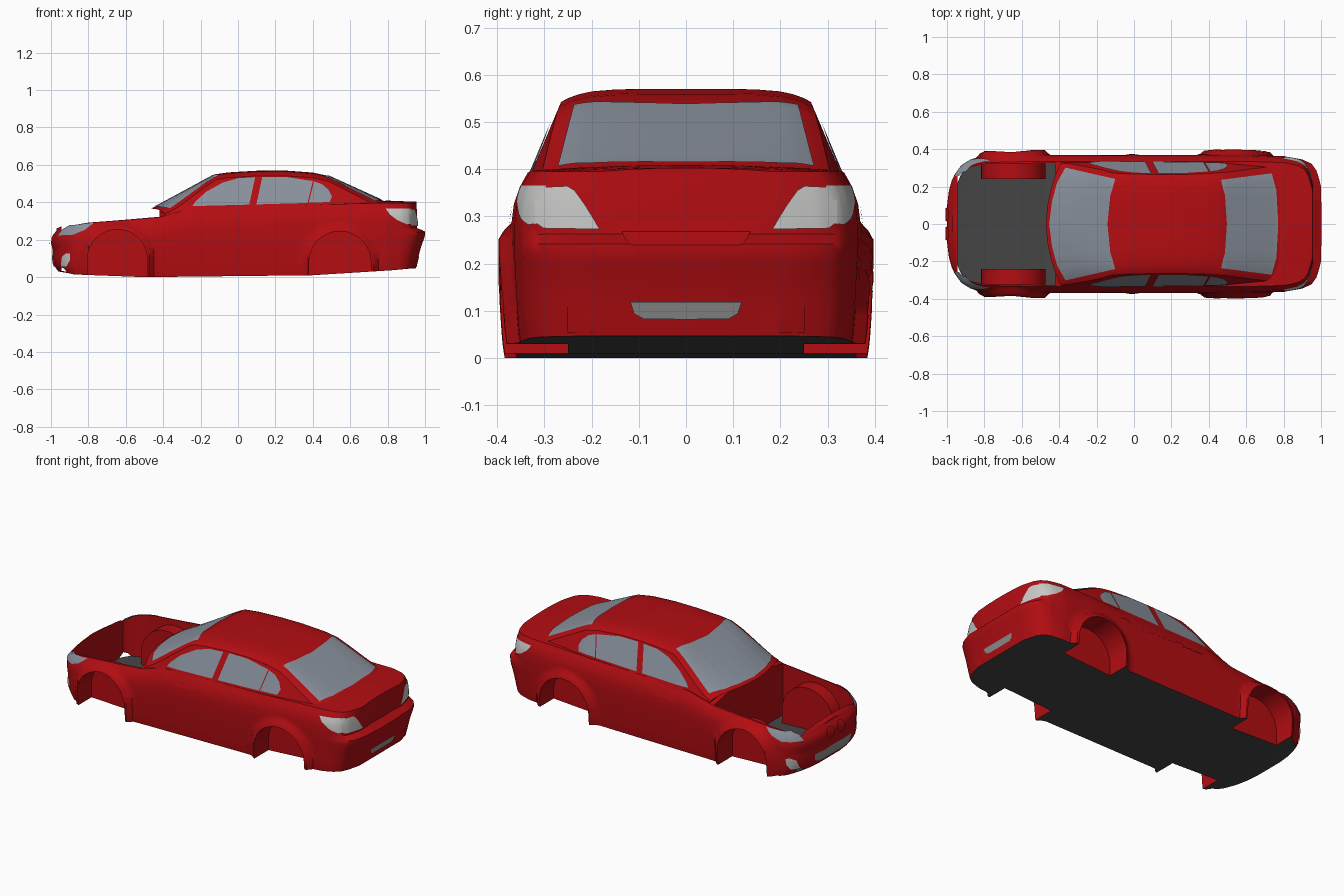
import bpy, bmesh, math
from mathutils import Vector
from mathutils.bvhtree import BVHTree

if "Cube" in bpy.data.objects:
    bpy.data.objects.remove(bpy.data.objects["Cube"])


def material(name, rgb):
    m = bpy.data.materials.new(name)
    m.diffuse_color = (*rgb, 1)
    m.use_nodes = True
    m.node_tree.nodes["Principled BSDF"].inputs["Base Color"].default_value = m.diffuse_color
    return m


RED = material("red paint", (0.45, 0.004, 0.006))
DARK = material("dark floor", (0.06, 0.06, 0.06))
GLASS = material("window glass", (0.25, 0.28, 0.33))
LAMP = material("pale lamp", (0.58, 0.58, 0.57))
GREY = material("grey mesh", (0.27, 0.27, 0.27))


def lin(table, x):
    """Piecewise linear lookup."""
    if x <= table[0][0]:
        return table[0][1]
    for (a, p), (b, q) in zip(table, table[1:]):
        if x <= b:
            return p + (q - p) * (x - a) / (b - a)
    return table[-1][1]


def smooth(a, b, x):
    t = min(1, max(0, (x - a) / (b - a)))
    return t * t * (3 - 2 * t)


def add_object(name, bm, *mats):
    me = bpy.data.meshes.new(name)
    bm.to_mesh(me)
    bm.free()
    ob = bpy.data.objects.new(name, me)
    bpy.context.collection.objects.link(ob)
    for m in mats:
        me.materials.append(m)
    return ob


def loft(name, halves, *mats):
    """Skin half sections (y > 0, bottom to top), mirrored into closed rings."""
    bm = bmesh.new()
    rings = []
    for h in halves:
        pts = h + [(x, -y, z) for x, y, z in reversed(h)]
        rings.append([bm.verts.new(p) for p in pts])
    n = len(rings[0])
    for a, b in zip(rings, rings[1:]):
        for i in range(n):
            j = (i + 1) % n
            bm.faces.new((a[i], a[j], b[j], b[i]))
    for r in (rings[0], rings[-1]):
        for i in range(n // 2 - 1):
            bm.faces.new((r[i], r[i + 1], r[n - 2 - i], r[n - 1 - i]))
    bmesh.ops.recalc_face_normals(bm, faces=bm.faces)
    return add_object(name, bm, *mats)


def shade(ob, angle=35):
    bpy.ops.object.select_all(action='DESELECT')
    ob.select_set(True)
    bpy.context.view_layer.objects.active = ob
    bpy.ops.object.shade_smooth_by_angle(angle=math.radians(angle))


def cut(ob, cutter):
    mod = ob.modifiers.new("cut", 'BOOLEAN')
    mod.operation, mod.solver, mod.object = 'DIFFERENCE', 'EXACT', cutter
    bpy.context.view_layer.objects.active = ob
    bpy.ops.object.modifier_apply(modifier=mod.name)
    bpy.data.objects.remove(cutter)


# Body shape curves along the length
WIDTH = [(-1, .10), (-.99, .18), (-.97, .25), (-.93, .31), (-.87, .348), (-.8, .363), (-.5, .37),
         (.6, .37), (.8, .363), (.9, .345), (.95, .322), (.98, .28), (1, .20)]
TOP = [(-1, .25), (-.95, .268), (-.8, .29), (-.6, .305), (-.42, .32), (-.25, .365),
       (0, .375), (.4, .385), (.6, .393), (.8, .397), (1, .395)]
BOTTOM = [(-1, .03), (-.9, .015), (-.5, 0), (.4, .01), (.94, .044), (1, .047)]
DOME = [(-1, .01), (-.8, .025), (-.45, .05), (-.3, 0), (.6, .005), (.8, .012), (1, .008)]
SIDE = [(0, .965), (.1, .978), (.3, .99), (.5, 1), (.7, 1), (.82, .985), (.92, .95), (1, .905)]
NOSE = [(0, .04), (.15, .015), (.35, .008), (.5, .01), (.7, 0), (.85, .005), (1, .03)]
TAIL = [(0, -.05), (.3, -.025), (.5, 0), (.56, 0), (.62, -.042), (1, -.045)]
WHEELS = [(-.645, .095, .16), (.545, .08, .165)]
LEVELS = [0, .08, .16, .25, .35, .45, .51, .56, .62, .67, .72, .77, .82, .87, .92, .96, 1]


def body_half(x):
    w, zt, zb = lin(WIDTH, x), lin(TOP, x), lin(BOTTOM, x)
    s = smooth(.8, 1, abs(x))
    out = []
    for t in LEVELS:
        z = zb + (zt - zb) * t
        y = w * lin(SIDE, t)
        for cx, cz, r in WHEELS:                      # wheel arch flares
            d = math.hypot(x - cx, max(0, z - cz))
            y += .027 * (1 - smooth(r + .012, r + .04, d)) * (t < 1)
        out.append((x + s * lin(NOSE if x < 0 else TAIL, t), y, z))
    ye, xe = out[-1][1], out[-1][0]
    for f in (.9, .65, .35, .08):                     # crowned deck
        out.append((xe, ye * f, zt + lin(DOME, x) * (1 - f * f)))
    return out


stations = sorted([-1 + .025 * i for i in range(81)] + [-.99, -.96, .96, .99])
body = loft("body_shell", [body_half(x) for x in stations], RED, DARK)

# Cabin: roof line with leaning sides and bowed front and rear glass
ROOF = [(-.47, .366), (-.44, .377), (-.12, .55), (-.05, .56), (.1, .569), (.25, .57),
        (.4, .559), (.48, .542), (.77, .41), (.83, .395)]
TAPER = [(-.47, .93), (-.2, 1), (.45, 1), (.8, .92)]


def cabin_half(x):
    zt, k = lin(ROOF, x), lin(TAPER, x)
    ze = zt - .028
    side = lambda z: k * (.337 - (z - .37) * .42)
    flat = [(1, .30 + (ze - .30) * t) for t in (0, .25, .5, .75, 1)]
    prof = [(side(z), z) for _, z in flat]
    prof += [(side(ze) * f, ze + .028 * (1 - f ** 6)) for f in (.97, .93, .86, .75, .55, .3, .08)]
    bow = .08 * (1 - smooth(-.45, -.05, x)) - .03 * smooth(.45, .75, x)
    return [(x + bow * (y / .33) ** 2, y, z) for y, z in prof]


cabin = loft("cabin", [cabin_half(-.47 + 1.3 * i / 52) for i in range(53)], RED)

# Surface lookup used to lay plates on the shell
both = bmesh.new()
both.from_mesh(body.data)
both.from_mesh(cabin.data)
SURFACE = BVHTree.FromBMesh(both)
both.free()


def prism(name, cx, cz, r, y0):
    """Tombstone-shaped wheel well cutter on both sides."""
    outline = [(cx + r, -.1)] + [(cx + r * math.cos(a), cz + r * math.sin(a))
                                 for a in (math.pi * i / 24 for i in range(25))] + [(cx - r, -.1)]
    bm = bmesh.new()
    for sign in (1, -1):
        f = bm.faces.new([bm.verts.new((x, sign * y0, z)) for x, z in outline])
        g = bmesh.ops.extrude_face_region(bm, geom=[f])['geom']
        bmesh.ops.translate(bm, vec=(0, sign * .3, 0), verts=[v for v in g if isinstance(v, bmesh.types.BMVert)])
    bmesh.ops.recalc_face_normals(bm, faces=bm.faces)
    return add_object(name, bm, RED)


# Open engine bay, leaving the wheel well housings standing
bay = loft("bay_cutter", [[(x, lin(WIDTH, x) * .88, lin(BOTTOM, x) + .012), (x, lin(WIDTH, x) * .88, .6)]
                          for x in (-.945, -.93, -.9, -.87, -.8, -.65, -.5, -.42)], RED)
cx, cz, r = WHEELS[0]
cut(bay, prism("housing_cutter", cx, cz, r + .012, .24))
cut(body, bay)
for cx, cz, r in WHEELS:
    cut(body, prism("well_cutter", cx, cz, r, .25))
for p in body.data.polygons:
    p.material_index = int(abs(p.normal.z) > .8 and p.center.z < .06)
shade(body)
shade(cabin)


def plate(name, pts, axis, sign, mat, off=.004):
    """Lay a flat outline (y >= 0 half) onto the shell along an axis, mirrored in y."""
    u, v = [i for i in range(3) if i != axis]
    bm = bmesh.new()

    def at(a, b):
        p = Vector((0, 0, 0))
        p[u], p[v], p[axis] = a, b, 2 * sign
        return p
    bm.faces.new([bm.verts.new(at(a, b)) for a, b in pts])
    for k, ax in ((0, u), (1, v)):
        lo, hi = min(p[k] for p in pts), max(p[k] for p in pts)
        n = max(2, math.ceil((hi - lo) / .015))
        for i in range(1, n):
            co, no = Vector((0, 0, 0)), Vector((0, 0, 0))
            co[ax], no[ax] = lo + (hi - lo) * i / n, 1
            bmesh.ops.bisect_plane(bm, geom=bm.verts[:] + bm.edges[:] + bm.faces[:],
                                   plane_co=co, plane_no=no, dist=1e-5)
    ray = Vector((0, 0, 0))
    ray[axis] = -sign
    bmesh.ops.triangulate(bm, faces=[f for f in bm.faces if len(f.verts) > 4])
    missed = []
    for vert in bm.verts:
        hit, nor, _, _ = SURFACE.ray_cast(vert.co, ray)
        if hit is None or hit[axis] * sign < 0:
            missed.append(vert)
            continue
        nor = -nor if nor.dot(ray) > 0 else nor
        keep = abs(hit.y) < 1e-4
        vert.co = hit + nor * off
        if keep:
            vert.co.y = 0
    bmesh.ops.delete(bm, geom=missed, context='VERTS')
    bm.normal_update()
    bmesh.ops.reverse_faces(bm, faces=[f for f in bm.faces if f.normal.dot(ray) > 0])
    ob = add_object(name, bm, mat)
    shade(ob, 40)
    ob.modifiers.new("mirror", 'MIRROR').use_axis = (False, True, False)


def oval(a, b, ra, rb, n=16):
    return [(a + ra * math.cos(2 * math.pi * i / n), b + rb * math.sin(2 * math.pi * i / n)) for i in range(n)]


# Windows
plate("windshield", [(-.452, 0), (-.437, .12), (-.41, .22), (-.365, .30), (-.10, .24), (-.125, .15), (-.14, 0)],
      2, 1, GLASS)
plate("rear_window", [(.495, 0), (.485, .15), (.465, .235), (.735, .27), (.76, .18), (.77, 0)], 2, 1, GLASS)
plate("front_side_window", [(-.245, .378), (-.225, .405), (-.17, .455), (-.08, .505), (0, .527), (.092, .533),
                            (.06, .386)], 1, 1, GLASS)
plate("rear_side_window", [(.098, .387), (.13, .535), (.25, .535), (.40, .512), (.372, .395)], 1, 1, GLASS)
plate("quarter_window", [(.378, .396), (.406, .51), (.45, .495), (.485, .465), (.502, .43), (.49, .40)], 1, 1, GLASS)

# Lamps
plate("headlight", [(-.962, .222), (-.935, .255), (-.90, .274), (-.77, .288), (-.82, .25), (-.88, .226)],
      1, 1, GLASS)
plate("fog_lamp", [(-.945, .055), (-.938, .11), (-.915, .128), (-.895, .125), (-.897, .09), (-.915, .058)],
      1, 1, LAMP)
plate("tail_lamp_rear", [(.25, .364), (.235, .355), (.21, .32), (.183, .273), (.30, .275), (.318, .288),
                         (.318, .36)], 0, 1, LAMP)
plate("tail_lamp_side", [(.79, .365), (.92, .366), (.925, .285), (.90, .282), (.85, .305), (.81, .335)], 1, 1, LAMP)

# Bumper openings and trim
plate("front_intake", [(0, .06), (.13, .06), (.17, .08), (.175, .115), (0, .12)], 0, -1, GREY)
plate("rear_plate_recess", [(0, .083), (.09, .084), (.11, .095), (.118, .12), (0, .12)], 0, 1, GREY)
plate("boot_panel", [(0, .24), (.115, .24), (.13, .25), (.155, .325), (0, .325)], 0, 1, RED, .003)
plate("bumper_pocket", [(.155, .055), (.25, .055), (.25, .11), (.18, .11)], 0, 1, RED, .003)
plate("nose_grille", oval(.05, .205, .038, .03), 0, -1, RED, .008)
plate("front_door_handle", oval(-.01, .292, .034, .018), 1, 1, RED, .006)
plate("rear_door_handle", oval(.372, .300, .034, .018), 1, 1, RED, .006)
